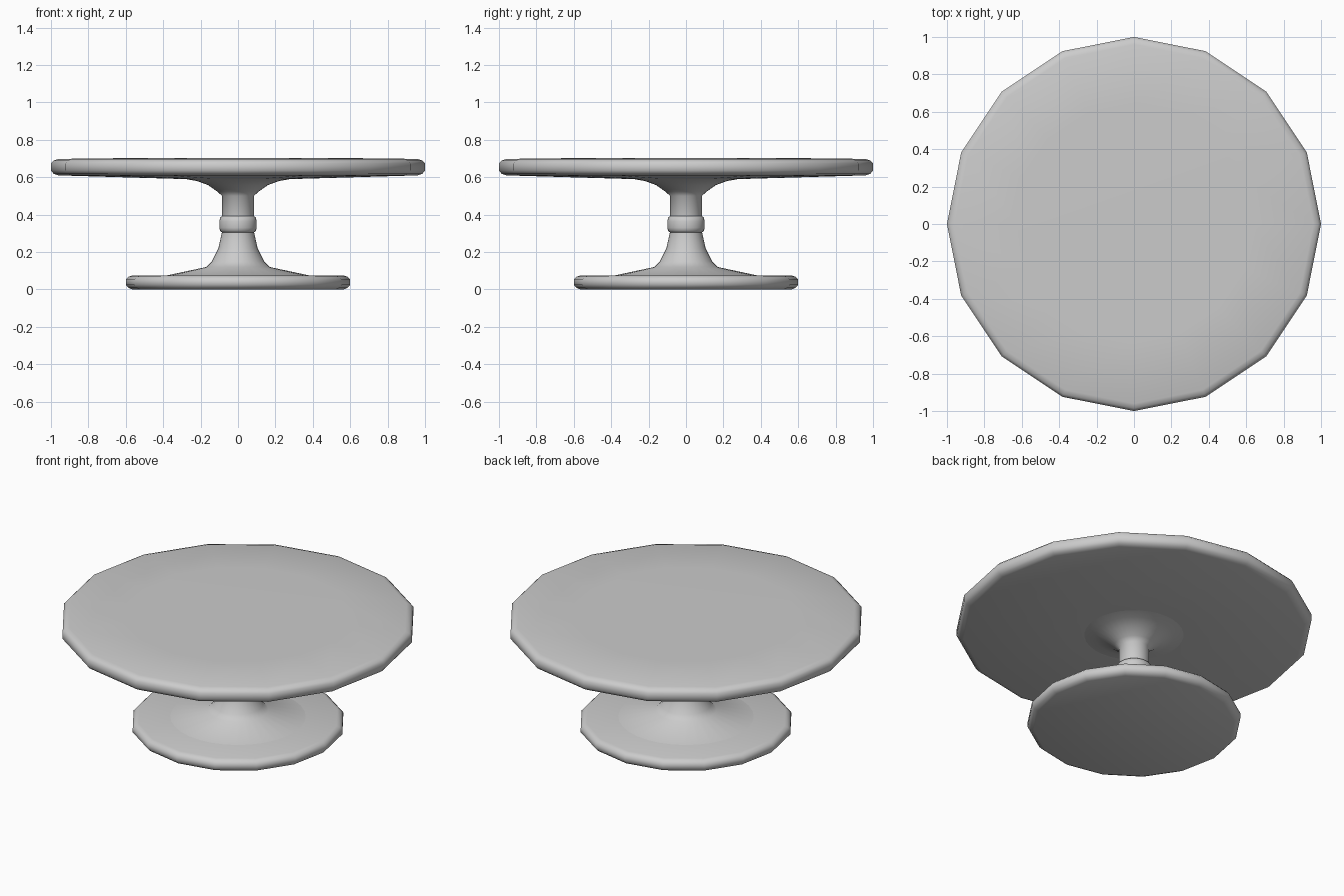
import bpy, bmesh, math

if "Cube" in bpy.data.objects:
    bpy.data.objects.remove(bpy.data.objects["Cube"])


def lathe(name, profile, sides):
    """Revolve an (r, z) profile, listed bottom to top, and cap its ends."""
    bm = bmesh.new()
    rings = []
    for r, z in profile:
        rings.append([bm.verts.new((r * math.cos(2 * math.pi * i / sides),
                                    r * math.sin(2 * math.pi * i / sides), z))
                      for i in range(sides)])
    for a, b in zip(rings, rings[1:]):
        for i in range(sides):
            j = (i + 1) % sides
            bm.faces.new((a[i], a[j], b[j], b[i]))
    bm.faces.new(rings[0][::-1])
    bm.faces.new(rings[-1])
    mesh = bpy.data.meshes.new(name)
    bm.to_mesh(mesh)
    bm.free()
    obj = bpy.data.objects.new(name, mesh)
    bpy.context.collection.objects.link(obj)
    bpy.ops.object.select_all(action='DESELECT')
    obj.select_set(True)
    bpy.context.view_layer.objects.active = obj
    bpy.ops.object.shade_smooth_by_angle(angle=math.radians(50))
    return obj


# Sixteen-sided foot disc with a rounded rim
lathe("foot", [(0.565, 0.0), (0.585, 0.008), (0.6, 0.025), (0.6, 0.052),
               (0.585, 0.068), (0.565, 0.075)], 16)

# Turned stem: flared bottom, straight neck, flared top
lathe("stem", [(0.39, 0.073), (0.17, 0.12), (0.14, 0.15), (0.105, 0.22),
               (0.085, 0.31), (0.085, 0.50), (0.11, 0.523), (0.16, 0.558),
               (0.22, 0.58), (0.29, 0.592), (0.29, 0.6)], 32)

# Bead around the stem
lathe("stem_bead", [(0.085, 0.305), (0.095, 0.312), (0.1, 0.33), (0.1, 0.365),
                    (0.095, 0.385), (0.085, 0.392)], 32)

# Sixteen-sided plate with a slightly dished underside
lathe("plate", [(0.28, 0.59), (0.96, 0.61), (0.985, 0.618), (1.0, 0.636),
                (1.0, 0.674), (0.985, 0.69), (0.96, 0.698), (0.63, 0.702)], 16)
